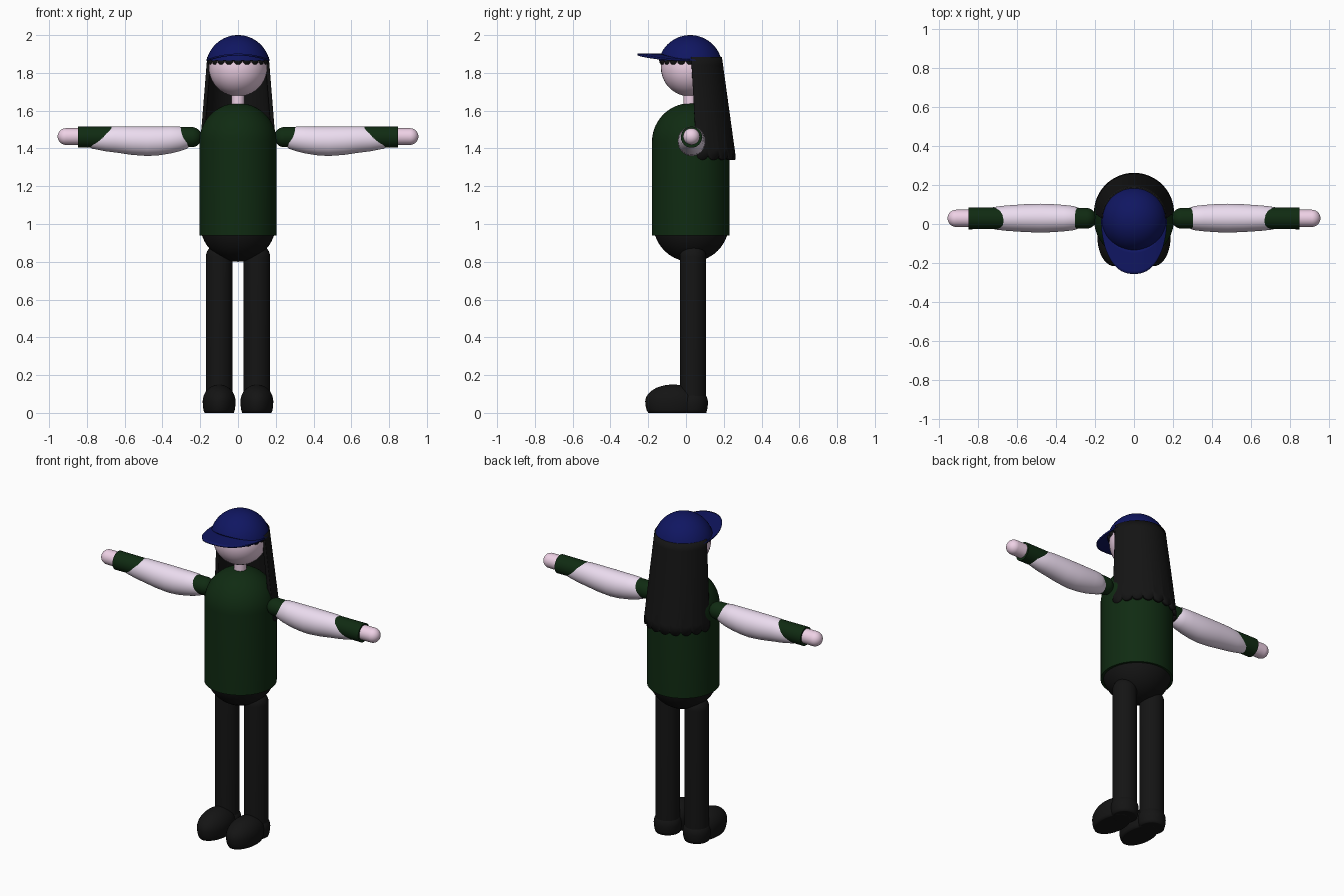
import bpy, bmesh
from math import sin, cos, pi
from mathutils import Matrix, Vector

if "Cube" in bpy.data.objects:
    bpy.data.objects.remove(bpy.data.objects["Cube"])


def material(name, rgb):
    m = bpy.data.materials.new(name)
    m.diffuse_color = (*rgb, 1)
    m.use_nodes = True
    m.node_tree.nodes["Principled BSDF"].inputs["Base Color"].default_value = m.diffuse_color
    return m


BLACK = material("black", (0.007, 0.007, 0.007))
GREEN = material("dark_green", (0.005, 0.024, 0.006))
NAVY = material("navy", (0.005, 0.008, 0.12))
SKIN = material("skin", (0.86, 0.64, 0.79))
PALE = material("pale", (0.84, 0.72, 0.87))


def finish(name, bm, mat):
    bmesh.ops.remove_doubles(bm, verts=bm.verts, dist=0.0002)
    bmesh.ops.recalc_face_normals(bm, faces=bm.faces)
    me = bpy.data.meshes.new(name)
    bm.to_mesh(me)
    bm.free()
    me.materials.append(mat)
    ob = bpy.data.objects.new(name, me)
    bpy.context.collection.objects.link(ob)
    bpy.context.view_layer.objects.active = ob
    ob.select_set(True)
    bpy.ops.object.shade_smooth_by_angle(angle=0.7)
    ob.select_set(False)
    return ob


def skin_rows(name, rows, mat, closed=True, caps=True):
    """Join successive rows of points with quads."""
    bm = bmesh.new()
    vs = [[bm.verts.new(p) for p in row] for row in rows]
    n = len(rows[0])
    for a, b in zip(vs, vs[1:]):
        for i in range(n if closed else n - 1):
            j = (i + 1) % n
            bm.faces.new((a[i], a[j], b[j], b[i]))
    if closed and caps:
        bm.faces.new(vs[0])
        bm.faces.new(vs[-1])
    return finish(name, bm, mat)


def lathe(name, profile, loc, mat, caps=True, segs=48):
    x, y, z = loc
    rows = [[(x + r * cos(2 * pi * i / segs), y + r * sin(2 * pi * i / segs), z + h)
             for i in range(segs)] for r, h in profile]
    return skin_rows(name, rows, mat, caps=caps)


def arc(r, z, a0, a1, n=14):
    """Profile points on a circle, angles measured up from the horizon."""
    return [(max(r * cos(a), 1e-4), z + r * sin(a))
            for a in (a0 + (a1 - a0) * i / n for i in range(n + 1))]


def ball(name, loc, radii, mat, segs=40):
    bm = bmesh.new()
    bmesh.ops.create_uvsphere(bm, u_segments=segs, v_segments=segs // 2, radius=1,
                              matrix=Matrix.Translation(loc) @ Matrix.Diagonal((*radii, 1)))
    return finish(name, bm, mat)


CY = 0.022  # body centre line

# Head, neck, torso, hips
ball("head", (0, CY, 1.83), (0.155,) * 3, SKIN)
lathe("neck", [(0.035, 1.60), (0.035, 1.72)], (0, CY, 0), SKIN, segs=32)
lathe("shirt", [(0.19, 0.94), (0.205, 0.94)] + arc(0.205, 1.435, 0, pi / 2), (0, CY + 0.003, 0), GREEN)
ball("hips", (0, CY + 0.005, 1.0), (0.2,) * 3, BLACK)

# Cap crown
lathe("cap_crown", [(0.155, 1.865)] + arc(0.17, 1.83, 0.207, pi / 2), (0, CY, 0), NAVY)

# Cap brim: arched sheet between the crown and a rounded front outline
rows = []
for k in range(9):
    t = k / 8
    row = []
    for i in range(41):
        a = pi * i / 40
        c = cos(a)
        ox = 0.167 * abs(c) ** 0.85 * (1 if c > 0 else -1)
        x = 0.155 * c * (1 - t) + ox * t
        y = CY - sin(a) * (0.155 * (1 - t) + 0.278 * t)
        row.append((x, y, 1.897 - 0.03 * (x / 0.165) ** 2))
    rows.append(row)
brim = skin_rows("cap_brim", rows, NAVY, closed=False)
sol = brim.modifiers.new("thickness", 'SOLIDIFY')
sol.thickness = 0.01
sol.offset = 0

# Fringe: row of small lobes under the cap
for i in range(11):
    a = pi + pi * i / 10
    ball(f"fringe_lobe_{i + 1}", (0.137 * cos(a), CY + 0.137 * sin(a), 1.865),
         (0.027, 0.027, 0.028), BLACK, 16)

# Long hair: flared half shell with a scalloped hem
LOBES = 10
rows = []
for k in range(13):
    t = k / 12
    r, cy = 0.163 + 0.042 * t, 0.027 + 0.03 * t
    row = []
    for i in range(121):
        a = pi * i / 120
        z = 1.885 - 0.52 * t - 0.025 * t ** 4 * abs(sin(LOBES * a)) ** 0.6
        row.append((r * cos(a), cy + r * sin(a), z))
    rows.append(row)
hair = skin_rows("long_hair", rows, BLACK, closed=False)
sol = hair.modifiers.new("thickness", 'SOLIDIFY')
sol.thickness = 0.02
sol.offset = 0
# keep the shell just inside the measured outline
sol.offset = -1 if hair.data.polygons[600].normal.dot(
    Vector((hair.data.polygons[600].center.x, hair.data.polygons[600].center.y, 0))) > 0 else 1

# Forearm cover rings: x, centre height, radius
PUFF = [(0.245, 1.446, 0.001), (0.25, 1.446, 0.03), (0.27, 1.449, 0.051), (0.31, 1.4505, 0.0658),
        (0.36, 1.445, 0.072), (0.42, 1.44, 0.0765), (0.48, 1.4385, 0.0785), (0.56, 1.4415, 0.0757),
        (0.65, 1.448, 0.0692), (0.7, 1.4485, 0.0635), (0.77, 1.4485, 0.05),
        (0.81, 1.4485, 0.032), (0.825, 1.4485, 0.001)]


def along_x(ob, side, z):
    """Lay an upright part along the arm."""
    ob.data.transform(Matrix.Translation((0, 0.029, z)) @ Matrix.Rotation(side * pi / 2, 4, 'Y'))


for side, tag in ((-1, "right"), (1, "left")):
    # Arm: sleeve, hand and pale forearm cover
    sleeve = lathe(f"{tag}_sleeve", arc(0.053, 0.245, -pi / 2, 0) + [(0.056, 0.848)], (0, 0, 0), GREEN)
    along_x(sleeve, side, 1.46)
    hand = lathe(f"{tag}_hand", [(0.044, 0.8)] + arc(0.044, 0.911, 0, pi / 2), (0, 0, 0), SKIN)
    along_x(hand, side, 1.463)
    rows = [[(side * x, 0.03 + 0.94 * r * cos(2 * pi * i / 40), z + r * sin(2 * pi * i / 40))
             for i in range(40)] for x, z, r in PUFF]
    skin_rows(f"{tag}_forearm_cover", rows, PALE)

    # Leg
    lathe(f"{tag}_leg", [(0.07, 0.05)] + arc(0.07, 0.825, 0, pi / 2), (side * 0.1, 0.037, 0), BLACK)

    # Shoe: toe and heel balls with flattened soles
    for part, loc, radii in (("shoe_toe", (side * 0.1, -0.07, 0.06), (0.087, 0.146, 0.09)),
                             ("shoe_heel", (side * 0.1, 0.036, 0.055), (0.08, 0.08, 0.075))):
        shoe = ball(f"{tag}_{part}", loc, radii, BLACK)
        for v in shoe.data.vertices:
            if v.co.z < loc[2]:
                v.co.z = max(0, loc[2] + (v.co.z - loc[2]) * 1.6)
